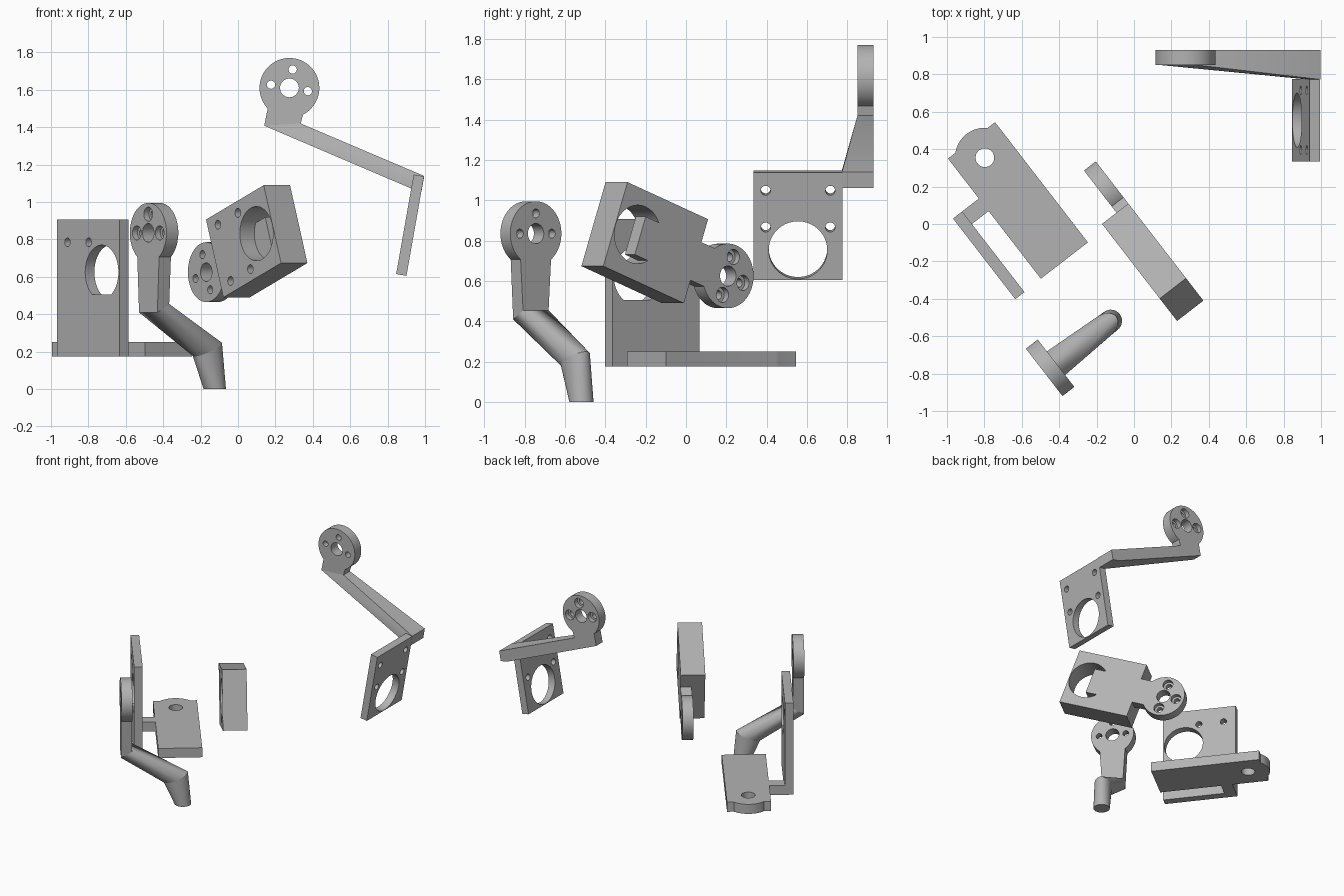
import bpy, bmesh
from math import radians, cos, sin, pi
from mathutils import Matrix, Vector

cube = bpy.data.objects.get("Cube")
if cube:
    bpy.data.objects.remove(cube, do_unlink=True)

grey = bpy.data.materials.new("plain grey")
grey.use_nodes = True
grey.diffuse_color = (0.45, 0.45, 0.45, 1)
grey.node_tree.nodes["Principled BSDF"].inputs["Base Color"].default_value = (0.45, 0.45, 0.45, 1)

T = lambda x, y, z: Matrix.Translation((x, y, z))
R = lambda deg, axis: Matrix.Rotation(radians(deg), 4, axis)


# ---- small solids, each returned as a temporary object ----
def finish(bm, name="piece"):
    bmesh.ops.recalc_face_normals(bm, faces=bm.faces[:])
    mesh = bpy.data.meshes.new(name)
    bm.to_mesh(mesh)
    bm.free()
    mesh.materials.append(grey)
    ob = bpy.data.objects.new(name, mesh)
    bpy.context.collection.objects.link(ob)
    return ob


def box(m, x, y, z):
    """Box from (low, high) ranges on each axis."""
    size = Matrix.Diagonal((x[1] - x[0], y[1] - y[0], z[1] - z[0], 1))
    bm = bmesh.new()
    bmesh.ops.create_cube(bm, size=1, matrix=m @ T(sum(x) / 2, sum(y) / 2, sum(z) / 2) @ size)
    return finish(bm)


def rod(m, x, z, r, y, sides=48):
    """Cylinder along local y at (x, z)."""
    bm = bmesh.new()
    bmesh.ops.create_cone(bm, cap_ends=True, segments=sides, radius1=r, radius2=r, depth=y[1] - y[0],
                          matrix=m @ T(x, sum(y) / 2, z) @ R(90, 'X'))
    return finish(bm)


def hull(m, points):
    bm = bmesh.new()
    for p in points:
        bm.verts.new(m @ Vector(p))
    out = bmesh.ops.convex_hull(bm, input=bm.verts[:])
    bmesh.ops.delete(bm, geom=[v for v in out["geom_interior"] if isinstance(v, bmesh.types.BMVert)],
                     context='VERTS')
    bmesh.ops.dissolve_limit(bm, angle_limit=radians(0.5), verts=bm.verts[:], edges=bm.edges[:])
    return finish(bm)


def combine(base, others, operation):
    """Join or cut a list of pieces, then discard them."""
    for other in others:
        mod = base.modifiers.new("bool", 'BOOLEAN')
        mod.operation, mod.solver, mod.object = operation, 'EXACT', other
        bpy.context.view_layer.objects.active = base
        bpy.ops.object.modifier_apply(modifier=mod.name)
        bpy.data.objects.remove(other, do_unlink=True)
    return base


def done(ob, name):
    ob.name = ob.data.name = name
    bpy.ops.object.select_all(action='DESELECT')
    ob.select_set(True)
    bpy.context.view_layer.objects.active = ob
    bpy.ops.object.shade_smooth_by_angle(angle=radians(30))


# ---- repeated features ----
def horn_holes(m, bore):
    """Axle hole and three counterbored screw holes, bore on the +1 or -1 side."""
    cuts = [rod(m, 0, 0, 0.05, (-0.1, 0.1))]
    for x, z in ((0.1, 0), (-0.1, 0), (0, 0.1)):
        cuts.append(rod(m, x, z, 0.022, (-0.1, 0.1), 24))
        cuts.append(rod(m, x, z, 0.038, sorted((0.005 * bore, 0.1 * bore)), 24))
    return cuts


def motor_holes(m, deep, shallow):
    """Large motor opening and four screw holes."""
    cuts = [rod(m, 0, -0.12, 0.145, deep, 64)]
    for x in (-0.16, 0.16):
        for z in (0.18, -0.005):
            cuts.append(rod(m, x, z, 0.024, shallow, 24))
    return cuts


def disc(m):
    return rod(m, 0, 0, 0.16, (-0.04, 0.04), 64)


turn = R(-52.3, 'Z')

# ---- upper arm: disc, neck, tapering beam and motor plate ----
m = T(0.275, 0.89, 1.61) @ R(10, 'Y')
world = Matrix()
neck = hull(world, [(x, y, z) for y in (0.85, 0.93)
                    for x, z in ((0.165, 1.53), (0.14, 1.408), (0.335, 1.42), (0.365, 1.53))])
arm = combine(disc(m), [neck], 'UNION')
arm = combine(arm, horn_holes(m, 1), 'DIFFERENCE')
beam = hull(world, [(x, y, z) for y in (0.85, 0.93) for x, z in ((0.14, 1.408), (0.335, 1.42))] +
            [(x, y, z) for y in (0.773, 0.93)
             for x, z in ((0.927, 1.072), (0.982, 1.062), (0.996, 1.139), (0.94, 1.15))])
done(arm, "upper_arm_disc")
done(beam, "upper_arm_beam")

m = T(0.92, 0.555, 0.876) @ R(10, 'Y') @ R(90, 'Z')
plate = box(m, (-0.22, 0.22), (-0.028, 0.028), (-0.27, 0.27))
done(combine(plate, motor_holes(m, (-0.1, 0.1), (-0.1, 0.1)), 'DIFFERENCE'), "upper_motor_plate")

# ---- finger: disc, neck, bent strut and round tip ----
m = turn @ T(0.334, -0.825, 0.835)
neck = hull(m, [(s * x, y, z) for s in (-1, 1)
                for x, y, z in ((0.097, -0.04, -0.1), (0.097, 0.04, -0.1),
                                (0.08, -0.04, -0.425), (0.08, 0.04, -0.38))])
finger = combine(disc(m), [neck], 'UNION')
done(combine(finger, horn_holes(m, -1), 'DIFFERENCE'), "finger_disc")

ring = [(cos(2 * pi * i / 32), sin(2 * pi * i / 32)) for i in range(32)]
elbow = [(0.062 * c, 0.36 + 0.087 * s, -0.623 + 0.038 * s) for c, s in ring]
tip = [(0.06 * c, 0.41 + 0.06 * s, -0.835) for c, s in ring]
strut = hull(m, elbow + [(x, y, z) for x in (-0.08, 0.08)
                         for y, z in ((-0.04, -0.425), (0.04, -0.38))])
done(strut, "finger_strut")
done(hull(m, elbow + tip), "finger_tip")

# ---- tilted motor block with side disc ----
m = turn @ T(0.223, -0.046, 0.79) @ R(-110, 'Y')
block = box(m, (-0.2215, 0.2215), (-0.089, 0.089), (-0.2685, 0.2685))
block = combine(block, motor_holes(m, (-0.2, 0.2), (-0.2, -0.03)), 'DIFFERENCE')
done(block, "motor_block")

h = m @ T(0, 0.049, 0.482)
tongue = box(h, (-0.1, 0.1), (-0.04, 0.04), (-0.585, -0.1))
tongue = combine(disc(h), [tongue], 'UNION')
done(combine(tongue, horn_holes(h, 1), 'DIFFERENCE'), "motor_block_disc")

# ---- base bracket: upright motor plate, flat slab and link ----
m = turn @ T(-0.343, -0.717, 0.625) @ R(-90, 'Y')
upright = box(turn, (-0.615, -0.07), (-0.748, -0.686), (0.4, 0.907))
upright = combine(upright, motor_holes(m, (-0.1, 0.1), (-0.1, 0.1)), 'DIFFERENCE')
lower = box(turn, (-0.615, -0.07), (-0.748, -0.686), (0.175, 0.505))
done(combine(upright, [lower], 'UNION'), "bracket_plate")

flat = turn @ T(-0.768, -0.414, 0.213) @ R(90, 'X')
slab = box(turn, (-0.885, -0.073), (-0.573, -0.255), (0.175, 0.251))
slab = combine(slab, [rod(flat, 0, 0, 0.16, (-0.038, 0.038), 64)], 'UNION')
done(combine(slab, [rod(flat, 0, 0, 0.05, (-0.1, 0.1))], 'DIFFERENCE'), "bracket_slab")
done(box(turn, (-0.615, -0.53), (-0.687, -0.572), (0.175, 0.251)), "bracket_link")
